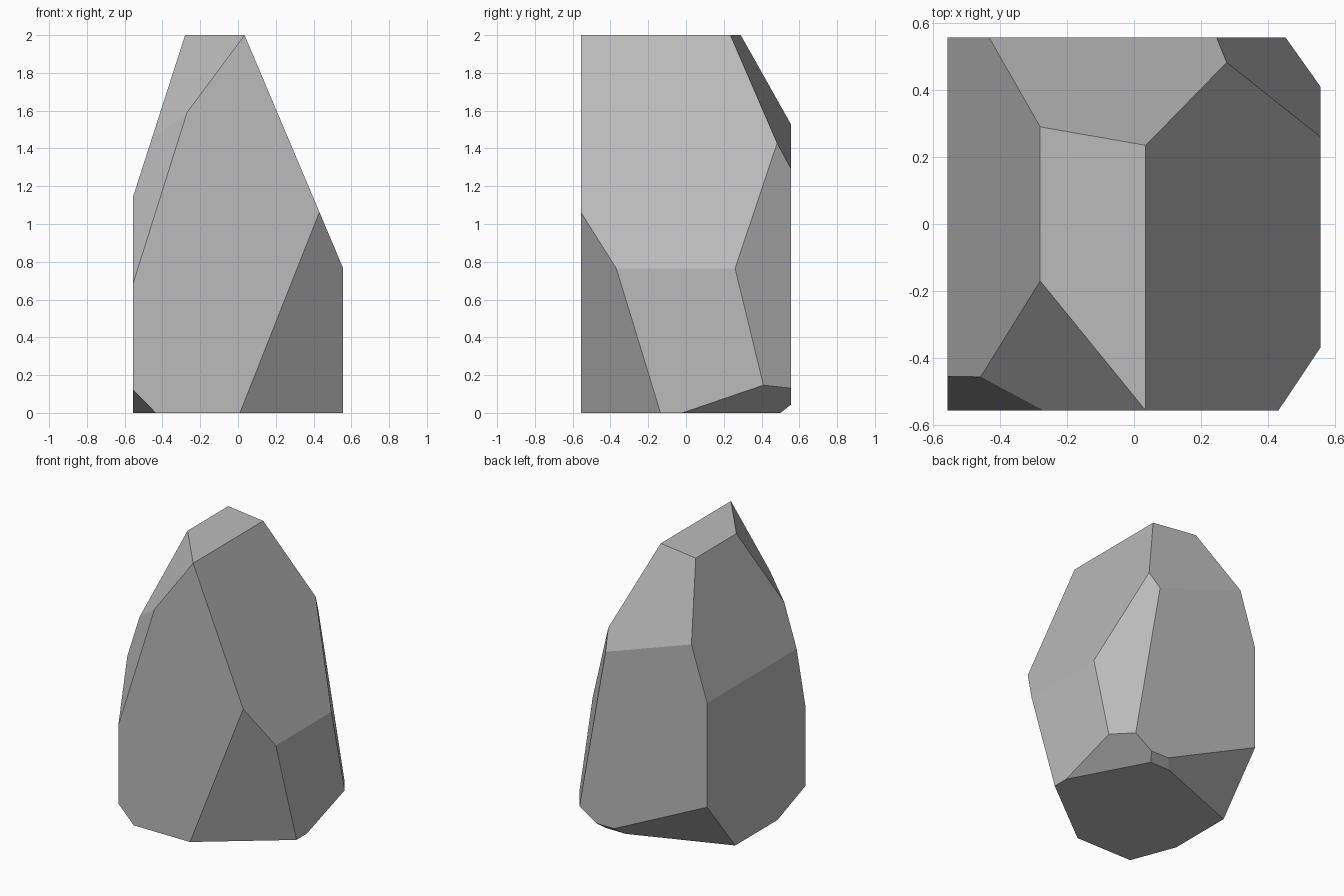
import bpy
import bmesh
from mathutils import Vector

old = bpy.data.objects.get("Cube")
if old:
    bpy.data.objects.remove(old, do_unlink=True)

HALF = 0.557
HEIGHT = 2.0
CENTRE = Vector((0, 0, 0.9))

# Stone colour
stone = bpy.data.materials.new("grey stone")
stone.use_nodes = True
grey = (0.5, 0.5, 0.5, 1)
stone.diffuse_color = grey
stone.node_tree.nodes["Principled BSDF"].inputs["Base Color"].default_value = grey


def chip(bm, a, b, c):
    """Slice off everything beyond the plane through three points and cap it."""
    a, b, c = Vector(a), Vector(b), Vector(c)
    normal = (b - a).cross(c - a).normalized()
    if normal.dot(CENTRE - a) > 0:
        normal.negate()
    bmesh.ops.bisect_plane(bm, geom=bm.verts[:] + bm.edges[:] + bm.faces[:],
                           plane_co=a, plane_no=normal, clear_outer=True)
    rim = [e for e in bm.edges if e.is_boundary]
    bmesh.ops.holes_fill(bm, edges=rim, sides=0)


# Block of stone
bm = bmesh.new()
bmesh.ops.create_cube(bm, size=1)
for v in bm.verts:
    v.co = Vector((v.co.x * 2 * HALF, v.co.y * 2 * HALF, (v.co.z + 0.5) * HEIGHT))

H = HALF
chips = [
    # left and right slopes
    ((0.035, 0, 2), (H, 0, 0.765), (H, 1, 0.765)),
    ((-0.28, 0, 2), (-H, 0, 1.14), (-H, 1, 1.14)),
    # front right shoulder
    ((-0.28, -0.17, 2), (0.035, -H, 2), (-0.27, -H, 1.59)),
    ((-0.27, -H, 1.59), (-H, -H, 0.68), (-H, -0.455, 1.14)),
    # back slope and back left edge
    ((-0.28, 0.29, 2), (0.035, 0.235, 2), (0.25, H, 1.29)),
    ((0.28, 0.48, 1.42), (H, 0.26, 0.765), (H, 0.41, 0.147)),
    # front left edge
    ((0.43, -H, 1.06), (0.01, -H, 0), (H, -0.135, 0)),
    # undercuts around the base
    ((H, -0.02, 0), (H, 0.41, 0.147), (0.278, 0.5, 0)),
    ((-H, H, 0.395), (-H, 0.239, 0), (0.125, 0.5, 0)),
    ((0, H, 0.045), (0, 0.5, 0), (1, 0.5, 0)),
    ((-H, -0.238, 0), (-H, -H, 0.124), (-0.435, -H, 0)),
]
for points in chips:
    chip(bm, *points)
bmesh.ops.recalc_face_normals(bm, faces=bm.faces[:])

mesh = bpy.data.meshes.new("faceted_rock")
bm.to_mesh(mesh)
bm.free()
mesh.materials.append(stone)
rock = bpy.data.objects.new("faceted_rock", mesh)
bpy.context.collection.objects.link(rock)
